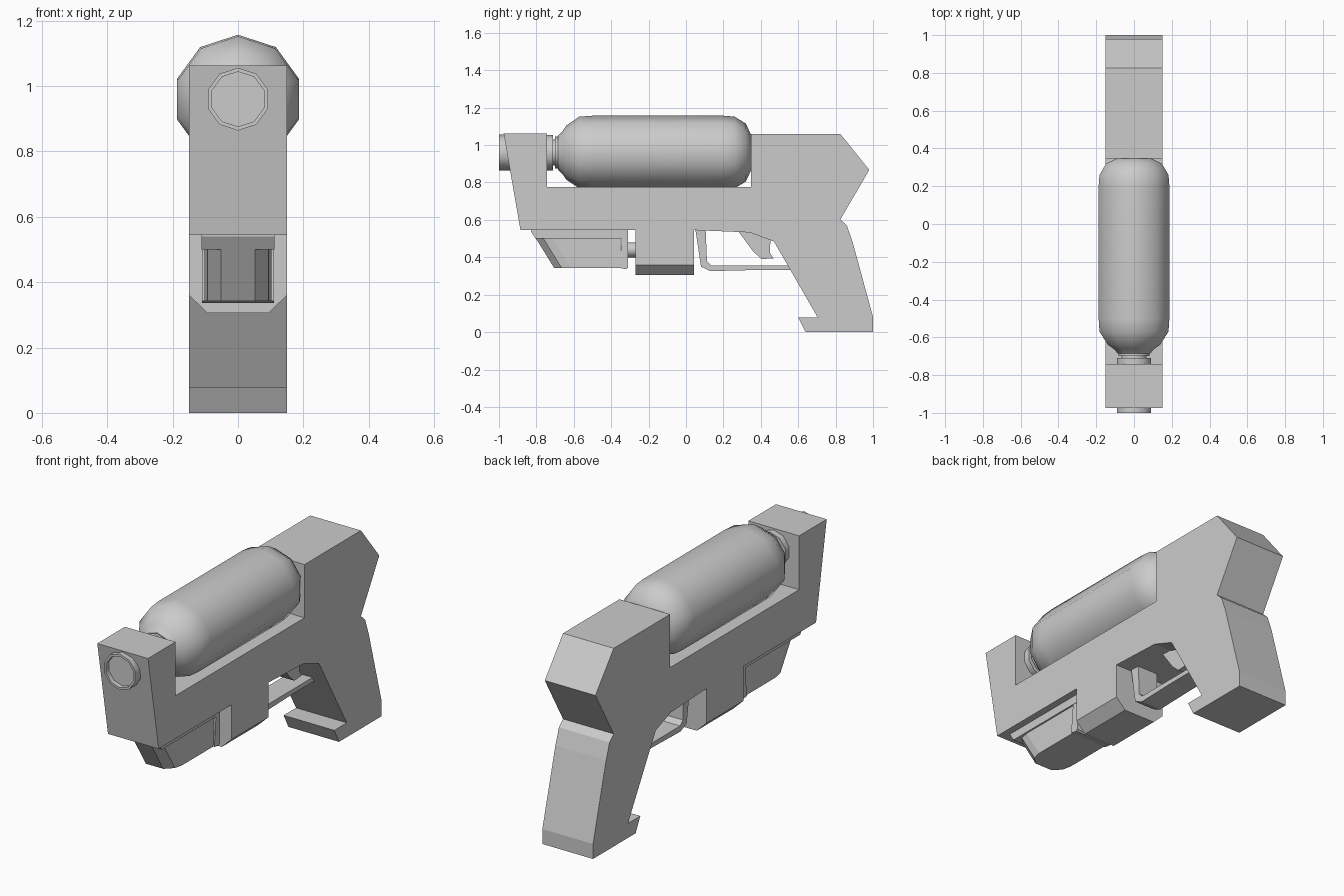
import bpy, bmesh, math
from mathutils import Vector

if "Cube" in bpy.data.objects:
    bpy.data.objects.remove(bpy.data.objects["Cube"])


def make(name, rings, closed=False, smooth=False):
    """Bridge a series of equal-length rings; cap the ends unless closed."""
    bm = bmesh.new()
    vs = [[bm.verts.new(p) for p in r] for r in rings]
    n = len(vs[0])
    pairs = list(zip(vs, vs[1:])) + ([(vs[-1], vs[0])] if closed else [])
    for a, b in pairs:
        for i in range(n):
            j = (i + 1) % n
            bm.faces.new((a[i], a[j], b[j], b[i]))
    if not closed:
        bm.faces.new(vs[0])
        bm.faces.new(vs[-1])
    bmesh.ops.recalc_face_normals(bm, faces=bm.faces)
    me = bpy.data.meshes.new(name)
    bm.to_mesh(me)
    bm.free()
    ob = bpy.data.objects.new(name, me)
    bpy.context.collection.objects.link(ob)
    if smooth:
        bpy.ops.object.select_all(action='DESELECT')
        ob.select_set(True)
        bpy.context.view_layer.objects.active = ob
        bpy.ops.object.shade_smooth_by_angle(angle=math.radians(42))
    return ob


def side_profile(name, pts, w):
    """Extrude a (y, z) outline to half width w."""
    return make(name, [[(x, y, z) for y, z in pts] for x in (-w, w)])


def front_profile(name, pts, y0, y1):
    """Extrude an (x, z) outline from y0 to y1."""
    return make(name, [[(x, y, z) for x, z in pts] for y in (y0, y1)])


def lathe(name, prof, zc, n=10, smooth=True):
    """Turn a (y, radius) profile around a lengthwise axis."""
    return make(name, [[(r * math.sin(2 * math.pi * i / n), y,
                         zc + r * math.cos(2 * math.pi * i / n))
                        for i in range(n)] for y, r in prof], smooth=smooth)


# Main body with grip
side_profile("body", [
    (-0.975, 1.063), (-0.742, 1.063), (-0.742, 0.775), (0.348, 0.775),
    (0.348, 1.06), (0.825, 1.06), (0.98, 0.867), (0.825, 0.602),
    (0.86, 0.57), (0.89, 0.485), (1.0, 0.08), (1.0, 0), (0.64, 0),
    (0.60, 0.077), (0.705, 0.077), (0.47, 0.485), (0.34, 0.533),
    (0.05, 0.545), (-0.885, 0.545)], 0.15)

# Water tank and neck
lathe("tank", [(-0.685, 0.09), (-0.66, 0.115), (-0.64, 0.145), (-0.57, 0.192),
               (-0.5, 0.197), (0.2, 0.197), (0.26, 0.192), (0.32, 0.155),
               (0.355, 0.08)], 0.96)
lathe("tank_neck", [(-0.72, 0.07), (-0.67, 0.07)], 0.96)
lathe("neck_collar", [(-0.75, 0.095), (-0.71, 0.095)], 0.96)
lathe("neck_ring", [(-0.70, 0.085), (-0.685, 0.085)], 0.96)

# Nozzle with recessed mouth
lathe("nozzle", [(-0.9, 0.096), (-1.0, 0.096), (-1.0, 0.084), (-0.975, 0.084)], 0.96)

# Underside block with chamfered lower edges
front_profile("pump_block", [
    (-0.15, 0.56), (-0.15, 0.36), (-0.093, 0.305),
    (0.093, 0.305), (0.15, 0.36), (0.15, 0.56)], -0.27, 0.042)

# Sliding pump handle: plate, tapered grip, rear flange, rod
side_profile("pump_plate", [(-0.83, 0.55), (-0.83, 0.54), (-0.805, 0.50),
                            (-0.31, 0.50), (-0.31, 0.55)], 0.112)


def plan(front, z, w=0.103, back=-0.35):
    half = [(w * 0.5, front), (w * 0.9, front + 0.04), (w, front + 0.09), (w, back)]
    return [(x, y, z) for x, y in half] + [(-x, y, z) for x, y in reversed(half)]


make("pump_grip", [plan(-0.805, 0.505), plan(-0.705, 0.343)])
side_profile("pump_flange", [(-0.345, 0.55), (-0.345, 0.48), (-0.357, 0.343),
                             (-0.32, 0.337), (-0.31, 0.345), (-0.31, 0.55)], 0.11)
lathe("pump_rod", [(-0.32, 0.04), (-0.26, 0.04)], 0.44)

# Trigger guard and trigger
side_profile("trigger_guard", [
    (0.05, 0.55), (0.08, 0.35), (0.13, 0.326), (0.37, 0.332), (0.59, 0.332),
    (0.59, 0.357), (0.135, 0.357), (0.112, 0.38), (0.105, 0.55)], 0.06)
side_profile("trigger", [
    (0.275, 0.545), (0.36, 0.43), (0.405, 0.39), (0.468, 0.395),
    (0.448, 0.425), (0.452, 0.50), (0.40, 0.545)], 0.05)
